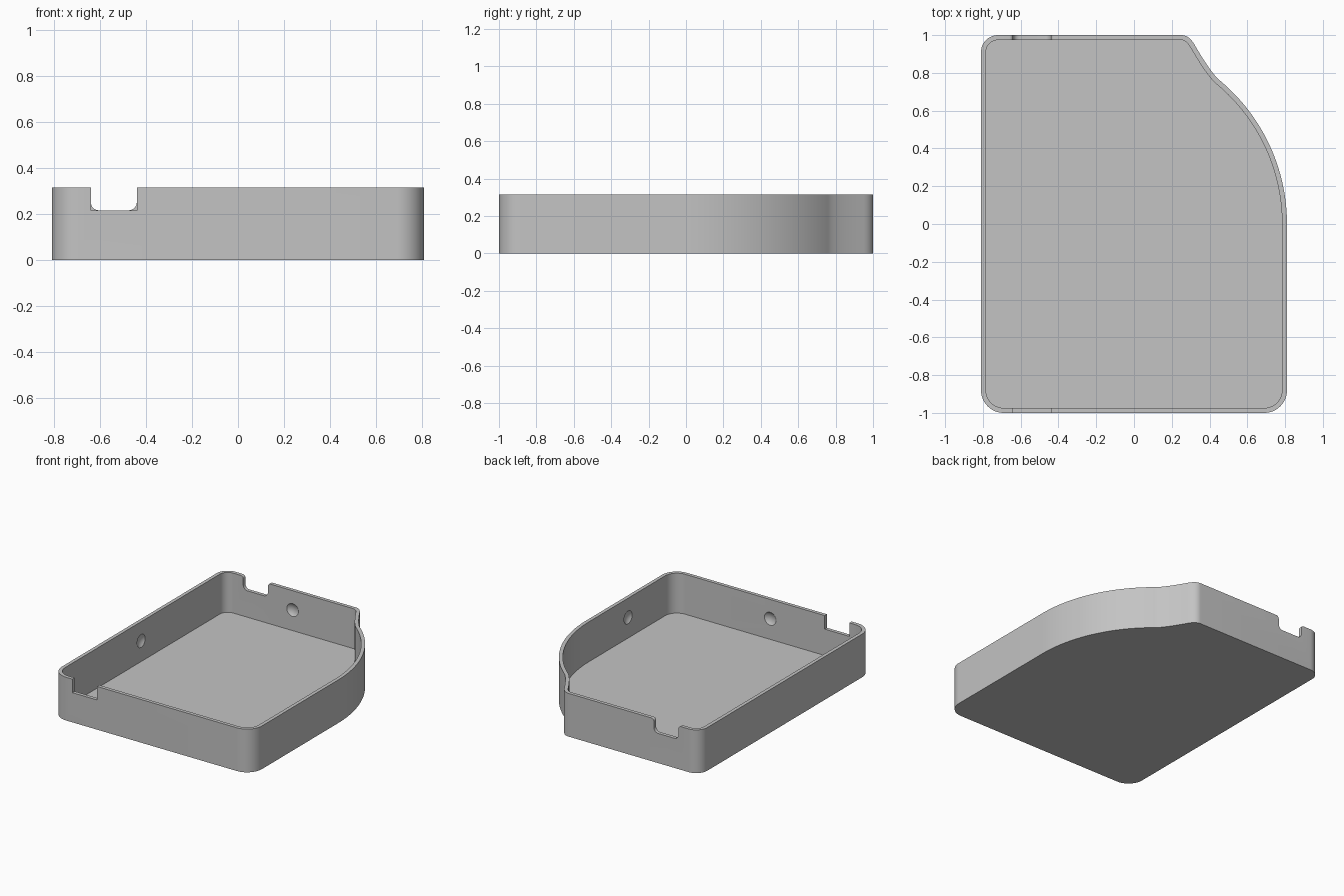
import bpy, bmesh, math
from mathutils import Vector

if "Cube" in bpy.data.objects:
    bpy.data.objects.remove(bpy.data.objects["Cube"])

HEIGHT, FLOOR, WALL = 0.316, 0.024, 0.026


def arc(cx, cy, r, a0, a1, n=12):
    angles = [math.radians(a0 + (a1 - a0) * i / n) for i in range(n + 1)]
    return [Vector((cx + r * math.cos(a), cy + r * math.sin(a))) for a in angles]


def bezier(p0, p1, p2, n=12):
    p0, p1, p2 = Vector(p0), Vector(p1), Vector(p2)
    ts = [i / n for i in range(1, n + 1)]
    return [(1 - t) ** 2 * p0 + 2 * t * (1 - t) * p1 + t * t * p2 for t in ts]


def inset(points, d):
    """Offset a counterclockwise outline inwards."""
    result = []
    for i, p in enumerate(points):
        a = (p - points[i - 1]).normalized()
        b = (points[(i + 1) % len(points)] - p).normalized()
        na, nb = Vector((-a.y, a.x)), Vector((-b.y, b.x))
        result.append(p + (na + nb) * d / (1 + na.dot(nb)))
    return result


def make_object(name, bm):
    bmesh.ops.recalc_face_normals(bm, faces=bm.faces)
    mesh = bpy.data.meshes.new(name)
    bm.to_mesh(mesh)
    bm.free()
    obj = bpy.data.objects.new(name, mesh)
    bpy.context.collection.objects.link(obj)
    return obj


def notch_cutter(name, profile, y0, y1):
    """Prism with an x-z profile running along y."""
    bm = bmesh.new()
    face = bm.faces.new([bm.verts.new((x, y0, z)) for x, z in profile])
    ext = bmesh.ops.extrude_face_region(bm, geom=[face])
    moved = [v for v in ext["geom"] if isinstance(v, bmesh.types.BMVert)]
    bmesh.ops.translate(bm, verts=moved, vec=(0, y1 - y0, 0))
    if face.is_valid is False or len(bm.faces) < len(profile) + 2:
        bm.faces.new([v for v in bm.verts if v not in moved])
    return make_object(name, bm)


def dimple_cutter(name, location):
    bm = bmesh.new()
    bmesh.ops.create_uvsphere(bm, u_segments=64, v_segments=32, radius=0.0735)
    bmesh.ops.translate(bm, verts=bm.verts, vec=location)
    return make_object(name, bm)


# Outline of the tray, with a bulging right side that flares into the back corner
outer = (arc(-0.69, -0.88, 0.12, 180, 270)
         + arc(0.69, -0.88, 0.12, 270, 360)
         + arc(-0.18, 0, 0.99, 0, 50, 32)
         + bezier((0.456, 0.758), (0.407, 0.799), (0.32, 0.95))
         + bezier((0.32, 0.95), (0.291, 1), (0.25, 1))
         + arc(-0.72, 0.91, 0.09, 90, 180))
inner = inset(outer, WALL)

# Tray body: floor, walls and rim
bm = bmesh.new()
loops = [[bm.verts.new((p.x, p.y, z)) for p in pts]
         for pts, z in ((outer, 0), (outer, HEIGHT), (inner, HEIGHT), (inner, FLOOR))]
count = len(outer)
for low, high in zip(loops, loops[1:]):
    for i in range(count):
        j = (i + 1) % count
        bm.faces.new((low[i], low[j], high[j], high[i]))
bm.faces.new(loops[0])
bm.faces.new(loops[-1])
tray = make_object("tray", bm)

# Square front notch and rounded back notch
half = [(-0.66, 0.4)]
half += [tuple(p) for p in arc(-0.66, 0.296, 0.02, 90, 0, 8)]
half += [tuple(p) for p in arc(-0.605, 0.252, 0.035, 180, 270, 8)]
rounded = half + [(-1.08 - x, z) for x, z in reversed(half)]
square = [(-0.64, 0.4), (-0.64, 0.217), (-0.44, 0.217), (-0.44, 0.4)]
cutters = [notch_cutter("front_notch", square, -1.1, -0.93),
           notch_cutter("back_notch", rounded, 0.93, 1.1)]

# Shallow round dimples on the inside of the four walls
gap = WALL + 0.0565
for name, x, y in (("left", -0.81 + gap, 0), ("right", 0.81 - gap, -0.45),
                   ("front", 0, -1 + gap), ("back", -0.24, 1 - gap)):
    cutters.append(dimple_cutter(name + "_dimple", (x, y, 0.175)))

bpy.context.view_layer.objects.active = tray
tray.select_set(True)
for cutter in cutters:
    mod = tray.modifiers.new(cutter.name, 'BOOLEAN')
    mod.operation, mod.solver, mod.object = 'DIFFERENCE', 'EXACT', cutter
    bpy.ops.object.modifier_apply(modifier=mod.name)
    bpy.data.objects.remove(cutter)

grey = bpy.data.materials.new("light_grey")
grey.diffuse_color = (0.55, 0.55, 0.55, 1)
grey.use_nodes = True
grey.node_tree.nodes["Principled BSDF"].inputs["Base Color"].default_value = grey.diffuse_color
tray.data.materials.clear()
tray.data.materials.append(grey)
bpy.ops.object.shade_smooth_by_angle(angle=math.radians(25))
